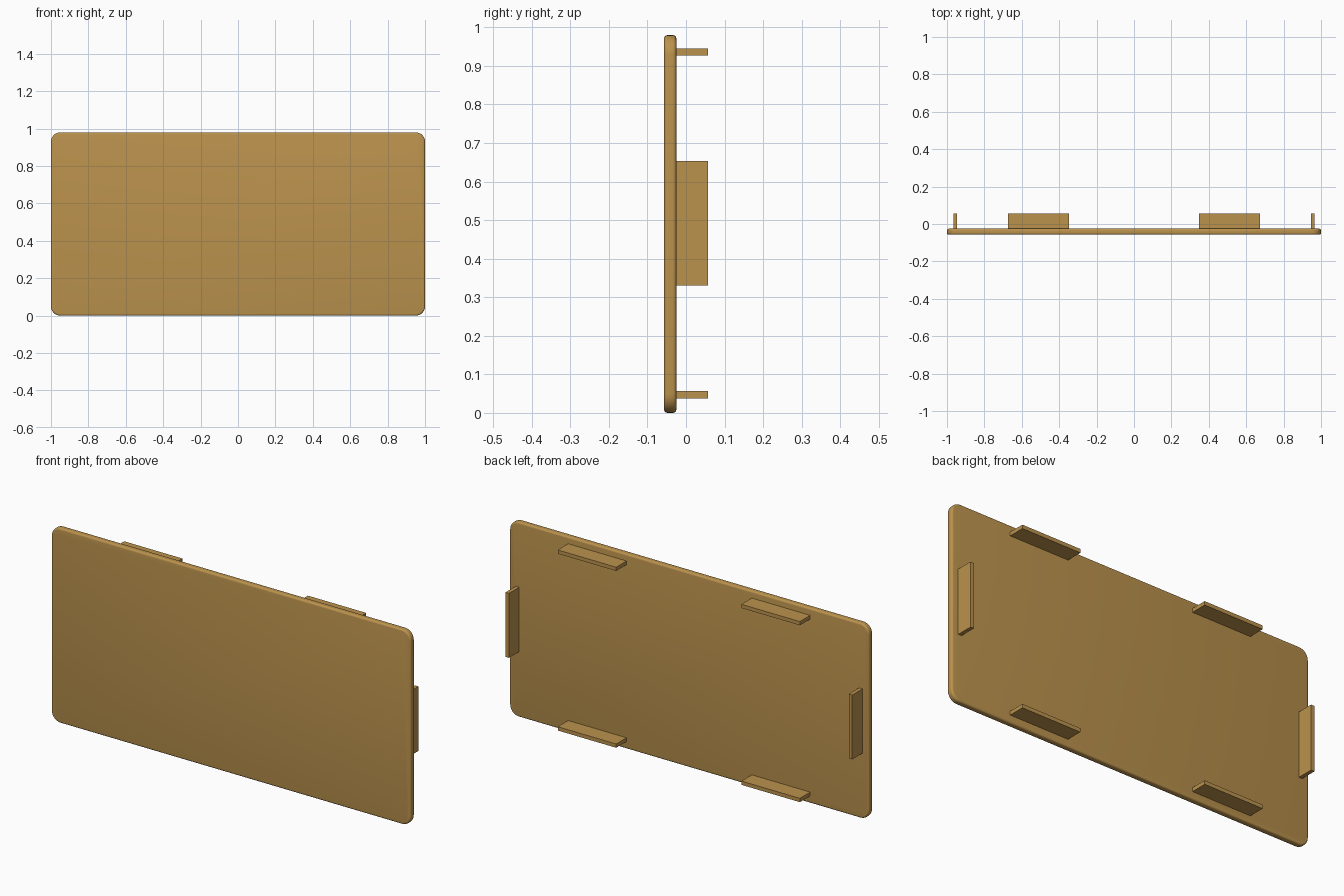
import bpy, bmesh, math

if "Cube" in bpy.data.objects:
    bpy.data.objects.remove(bpy.data.objects["Cube"])

mat = bpy.data.materials.new("tan_plastic")
mat.diffuse_color = (0.50, 0.29, 0.075, 1)
mat.use_nodes = True
mat.node_tree.nodes["Principled BSDF"].inputs["Base Color"].default_value = mat.diffuse_color

W, H = 2.0, 0.98
Y_FRONT, Y_BACK, Y_TAB = -0.057, -0.025, 0.057
CORNER, EDGE = 0.05, 0.009


def finish(bm, name, smooth=False):
    bmesh.ops.recalc_face_normals(bm, faces=bm.faces)
    me = bpy.data.meshes.new(name)
    bm.to_mesh(me)
    bm.free()
    ob = bpy.data.objects.new(name, me)
    bpy.context.collection.objects.link(ob)
    me.materials.append(mat)
    if smooth:
        bpy.context.view_layer.objects.active = ob
        ob.select_set(True)
        bpy.ops.object.shade_smooth_by_angle(angle=math.radians(35))
        ob.select_set(False)
    return ob


def box(name, x, z, sx, sz):
    # tab rooted slightly inside the panel
    y0 = Y_BACK - 0.005
    bm = bmesh.new()
    bmesh.ops.create_cube(bm, size=1)
    bmesh.ops.scale(bm, vec=(sx, Y_TAB - y0, sz), verts=bm.verts)
    bmesh.ops.translate(bm, vec=(x, (Y_TAB + y0) / 2, z), verts=bm.verts)
    return finish(bm, name)


# Cover panel: rounded rectangle extruded, front and back rims softened
bm = bmesh.new()
N = 8
ring = []
for i, (sx, sz) in enumerate([(1, 1), (-1, 1), (-1, -1), (1, -1)]):
    cx, cz = sx * (W / 2 - CORNER), H / 2 + sz * (H / 2 - CORNER)
    for k in range(N + 1):
        a = math.pi / 2 * (i + k / N)
        ring.append(bm.verts.new((cx + CORNER * math.cos(a), Y_FRONT,
                                  cz + CORNER * math.sin(a))))
face = bm.faces.new(ring)
ext = bmesh.ops.extrude_face_region(bm, geom=[face], use_keep_orig=True)
bmesh.ops.translate(bm, vec=(0, Y_BACK - Y_FRONT, 0),
                    verts=[v for v in ext["geom"] if isinstance(v, bmesh.types.BMVert)])
bmesh.ops.recalc_face_normals(bm, faces=bm.faces)
rims = [e for e in bm.edges if abs(e.verts[0].co.y - e.verts[1].co.y) < 1e-6]
bmesh.ops.bevel(bm, geom=rims, offset=EDGE, segments=4, profile=0.5,
                affect='EDGES', clamp_overlap=True)
finish(bm, "cover_panel", smooth=True)

# Clip tabs along top and bottom, and one on each side
for side, s in (("left", -1), ("right", 1)):
    for level, z in (("top", 0.936), ("bottom", 0.047)):
        box(f"{level}_{side}_tab", s * 0.511, z, 0.325, 0.019)
    box(f"{side}_side_tab", s * 0.955, 0.492, 0.019, 0.324)
